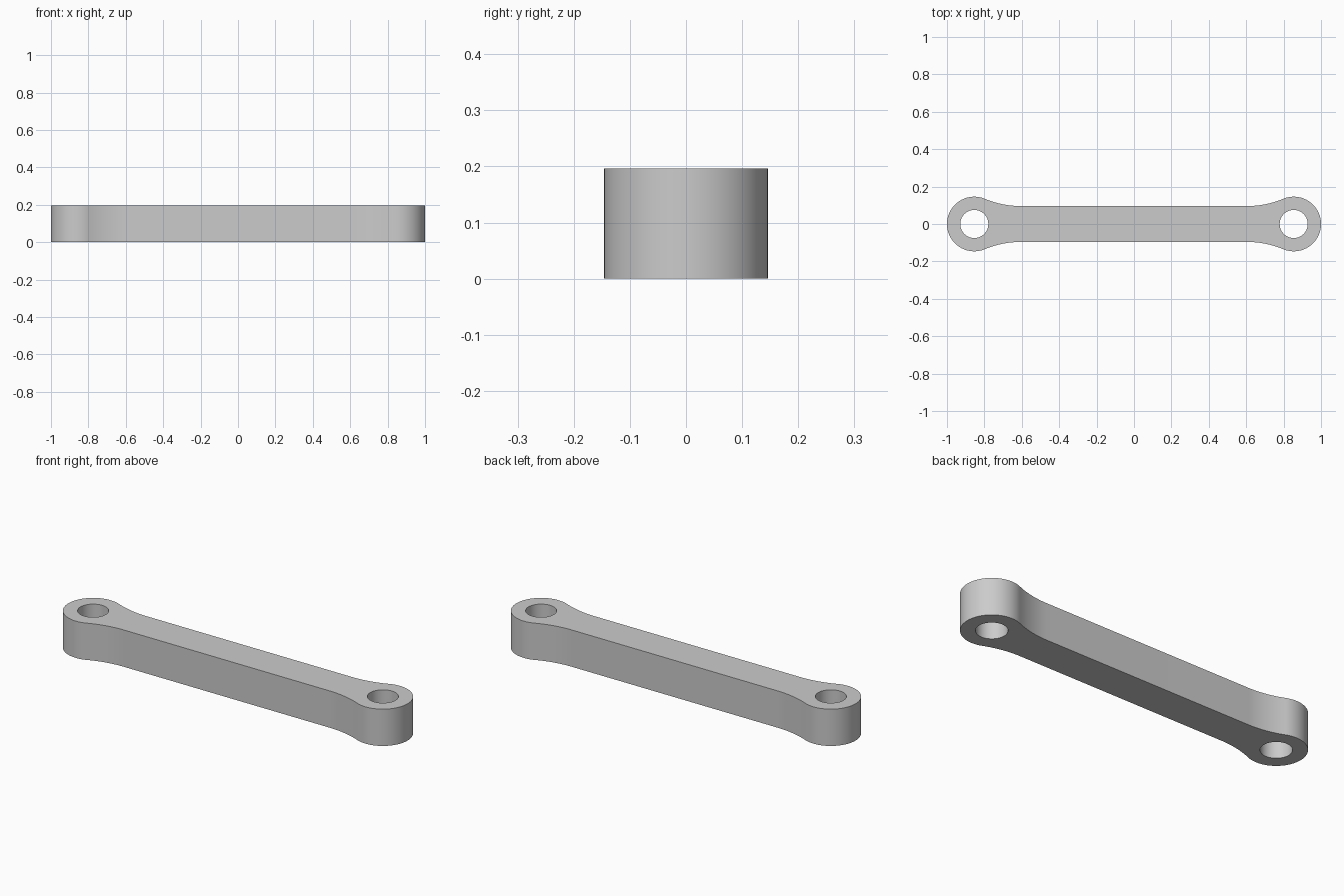
import bpy
import math

cube = bpy.data.objects.get("Cube")
if cube:
    bpy.data.objects.remove(cube, do_unlink=True)

HEIGHT = 0.196
EYE_R = 0.146         # outer radius of each end
HOLE_R = 0.075        # pin hole radius
EYE_X = 1 - EYE_R     # pin hole centre
BAR_Y = 0.096         # half width of the bar
FILLET_R = 0.5        # blend between bar and end

# Fillet centre, tangent to both the bar edge and the end circle
fillet_y = BAR_Y + FILLET_R
fillet_x = EYE_X - math.sqrt((EYE_R + FILLET_R) ** 2 - fillet_y ** 2)
join = math.atan2(fillet_y, fillet_x - EYE_X)


def arc(cx, cy, radius, start, end, steps):
    angles = [start + (end - start) * i / steps for i in range(steps + 1)]
    return [(cx + radius * math.cos(a), cy + radius * math.sin(a)) for a in angles]


# Quarter outline from the tip to the bar, mirrored into a closed loop
quarter = arc(EYE_X, 0, EYE_R, 0, join, 32)
quarter += arc(fillet_x, fillet_y, FILLET_R, join - math.pi, -math.pi / 2, 12)[1:]
half = quarter + [(-x, y) for x, y in reversed(quarter)]
outline = half + [(x, -y) for x, y in reversed(half[1:-1])]
holes = [arc(side * EYE_X, 0, HOLE_R, 0, math.tau, 64)[:-1] for side in (-1, 1)]

# Link: filled flat profile with pin holes, extruded upward
curve = bpy.data.curves.new("link_arm", "CURVE")
curve.dimensions = "2D"
curve.fill_mode = "BOTH"
curve.extrude = HEIGHT / 2
for loop in [outline] + holes:
    spline = curve.splines.new("POLY")
    spline.points.add(len(loop) - 1)
    for point, (x, y) in zip(spline.points, loop):
        point.co = (x, y, 0, 1)
    spline.use_cyclic_u = True

link = bpy.data.objects.new("link_arm", curve)
bpy.context.collection.objects.link(link)
link.location.z = HEIGHT / 2

# Turn into a welded mesh with sharp rims and smooth walls
bpy.ops.object.select_all(action="DESELECT")
link.select_set(True)
bpy.context.view_layer.objects.active = link
bpy.ops.object.convert(target="MESH")
link = bpy.context.view_layer.objects.active
bpy.ops.object.mode_set(mode="EDIT")
bpy.ops.mesh.select_all(action="SELECT")
bpy.ops.mesh.remove_doubles(threshold=0.0001)
bpy.ops.mesh.normals_make_consistent(inside=False)
bpy.ops.object.mode_set(mode="OBJECT")
bpy.ops.object.shade_smooth_by_angle(angle=math.radians(30))

# Plain grey metal
grey = bpy.data.materials.new("light_grey")
grey.use_nodes = True
color = (0.6, 0.6, 0.6, 1)
grey.diffuse_color = color
grey.node_tree.nodes["Principled BSDF"].inputs["Base Color"].default_value = color
link.data.materials.clear()
link.data.materials.append(grey)
